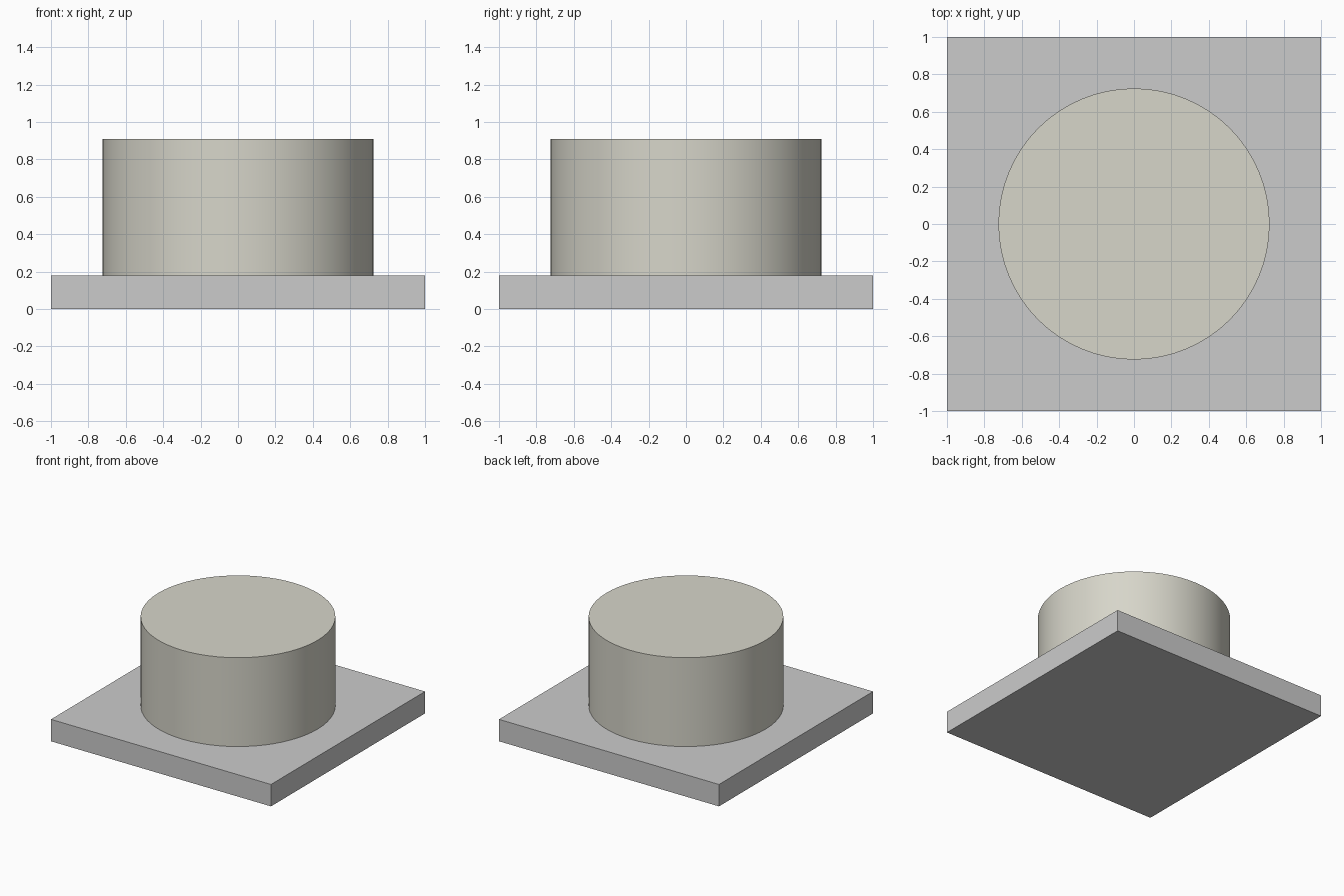
import bpy
import bmesh
import math

if "Cube" in bpy.data.objects:
    bpy.data.objects.remove(bpy.data.objects["Cube"])

BASE_TOP = 0.18
CAKE_TOP = 0.91
CAKE_RADIUS = 0.725


def finish(name, bm, colour=None):
    mesh = bpy.data.meshes.new(name)
    bm.to_mesh(mesh)
    bm.free()
    obj = bpy.data.objects.new(name, mesh)
    bpy.context.collection.objects.link(obj)
    if colour:
        mat = bpy.data.materials.new(name + "_colour")
        mat.diffuse_color = colour
        mat.use_nodes = True
        mat.node_tree.nodes["Principled BSDF"].inputs["Base Color"].default_value = mat.diffuse_color
        mesh.materials.append(mat)
    return obj


# Square board
bm = bmesh.new()
bmesh.ops.create_cube(bm, size=1)
bmesh.ops.scale(bm, vec=(2, 2, BASE_TOP), verts=bm.verts)
bmesh.ops.translate(bm, vec=(0, 0, BASE_TOP / 2), verts=bm.verts)
finish("board", bm)

# Round cake
bm = bmesh.new()
bmesh.ops.create_cone(bm, cap_ends=True, segments=64, radius1=CAKE_RADIUS,
                      radius2=CAKE_RADIUS, depth=CAKE_TOP - BASE_TOP)
bmesh.ops.translate(bm, vec=(0, 0, (CAKE_TOP + BASE_TOP) / 2), verts=bm.verts)
cake = finish("cake", bm, (0.68, 0.67, 0.59, 1))
bpy.context.view_layer.objects.active = cake
cake.select_set(True)
bpy.ops.object.shade_smooth_by_angle(angle=math.radians(30))

# Blank label card lying on the front left corner of the board
bm = bmesh.new()
bmesh.ops.create_grid(bm, x_segments=1, y_segments=1, size=0.5)
bmesh.ops.scale(bm, vec=(0.48, 0.245, 1), verts=bm.verts)
bmesh.ops.translate(bm, vec=(-0.702, -0.815, BASE_TOP + 0.002), verts=bm.verts)
finish("label_card", bm)
